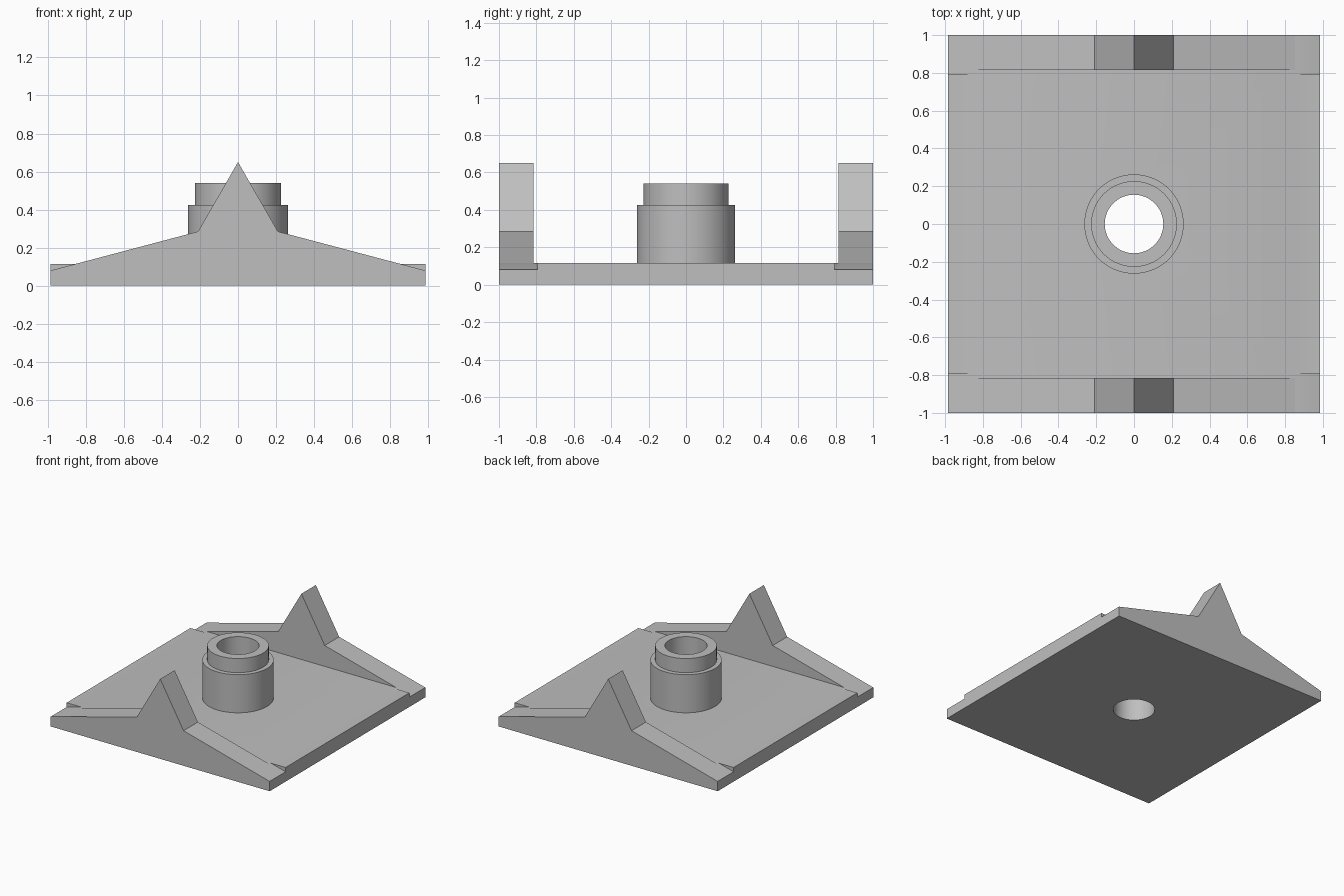
import bpy
import bmesh
import math

cube = bpy.data.objects.get("Cube")
if cube:
    bpy.data.objects.remove(cube, do_unlink=True)

HALF_X, HALF_Y, TOP = 0.985, 1.0, 0.115
EDGE_Z, SHOULDER_X, SHOULDER_Z, PEAK_Z = 0.08, 0.21, 0.285, 0.65
SLOPE = (SHOULDER_Z - EDGE_Z) / (HALF_X - SHOULDER_X)
MEET_X = HALF_X - (TOP - EDGE_Z) / SLOPE   # where the slope meets the plate top
BORE, SEGMENTS = 0.155, 64

grey = bpy.data.materials.new("plain grey")
grey.use_nodes = True
colour = (0.52, 0.52, 0.52, 1)
grey.diffuse_color = colour
grey.node_tree.nodes["Principled BSDF"].inputs["Base Color"].default_value = colour


def finish(name, bm):
    bmesh.ops.recalc_face_normals(bm, faces=bm.faces)
    mesh = bpy.data.meshes.new(name)
    bm.to_mesh(mesh)
    bm.free()
    obj = bpy.data.objects.new(name, mesh)
    bpy.context.collection.objects.link(obj)
    mesh.materials.append(grey)
    return obj


def prism(name, profile, y0, y1):
    """Extrude an x-z outline along y."""
    bm = bmesh.new()
    face = bm.faces.new([bm.verts.new((x, y0, z)) for x, z in profile])
    out = bmesh.ops.extrude_face_region(bm, geom=[face])
    verts = [v for v in out["geom"] if isinstance(v, bmesh.types.BMVert)]
    bmesh.ops.translate(bm, verts=verts, vec=(0, y1 - y0, 0))
    return finish(name, bm)


def lathe(name, profile, closed=False):
    """Spin an r-z outline around z."""
    bm = bmesh.new()
    verts = [bm.verts.new((r, 0, z)) for r, z in profile]
    edges = [bm.edges.new(pair) for pair in zip(verts, verts[1:])]
    if closed:
        edges.append(bm.edges.new((verts[-1], verts[0])))
    bmesh.ops.spin(bm, geom=verts + edges, cent=(0, 0, 0), axis=(0, 0, 1),
                   angle=math.tau, steps=SEGMENTS)
    bmesh.ops.remove_doubles(bm, verts=bm.verts, dist=0.0001)
    return finish(name, bm)


def cut(target, cutter):
    cutter.hide_render = True
    mod = target.modifiers.new("cut", 'BOOLEAN')
    mod.operation, mod.solver, mod.object = 'DIFFERENCE', 'EXACT', cutter
    bpy.context.view_layer.objects.active = target
    bpy.ops.object.modifier_apply(modifier=mod.name)
    bpy.data.objects.remove(cutter, do_unlink=True)


def smooth(obj):
    bpy.ops.object.select_all(action='DESELECT')
    obj.select_set(True)
    bpy.context.view_layer.objects.active = obj
    bpy.ops.object.shade_smooth_by_angle(angle=math.radians(30))


# Base plate with a round bore and sloped corner notches
plate = prism("base_plate", [(-HALF_X, 0), (HALF_X, 0), (HALF_X, TOP), (-HALF_X, TOP)],
              -HALF_Y, HALF_Y)
cut(plate, lathe("bore_cutter", [(0, -0.1), (BORE, -0.1), (BORE, 0.3), (0, 0.3)]))
reach = 0.1
for sx in (-1, 1):
    for sy in (-1, 1):
        wedge = [(sx * MEET_X, TOP),
                 (sx * (HALF_X + reach), EDGE_Z - SLOPE * reach),
                 (sx * (HALF_X + reach), TOP + reach),
                 (sx * MEET_X, TOP + reach)]
        cut(plate, prism("notch_cutter", wedge, sy * 0.795, sy * (HALF_Y + reach)))
smooth(plate)

# Peaked end walls
half = [(MEET_X, TOP), (SHOULDER_X, SHOULDER_Z)]
outline = half + [(0, PEAK_Z)] + [(-x, z) for x, z in reversed(half)]
for name, side in (("front_wall", -1), ("back_wall", 1)):
    prism(name, outline, side * 0.815, side * HALF_Y)

# Stepped hollow hub
hub = lathe("hub", [(BORE, TOP), (0.263, TOP), (0.263, 0.425), (0.227, 0.425),
                    (0.227, 0.54), (BORE, 0.54)], closed=True)
smooth(hub)
